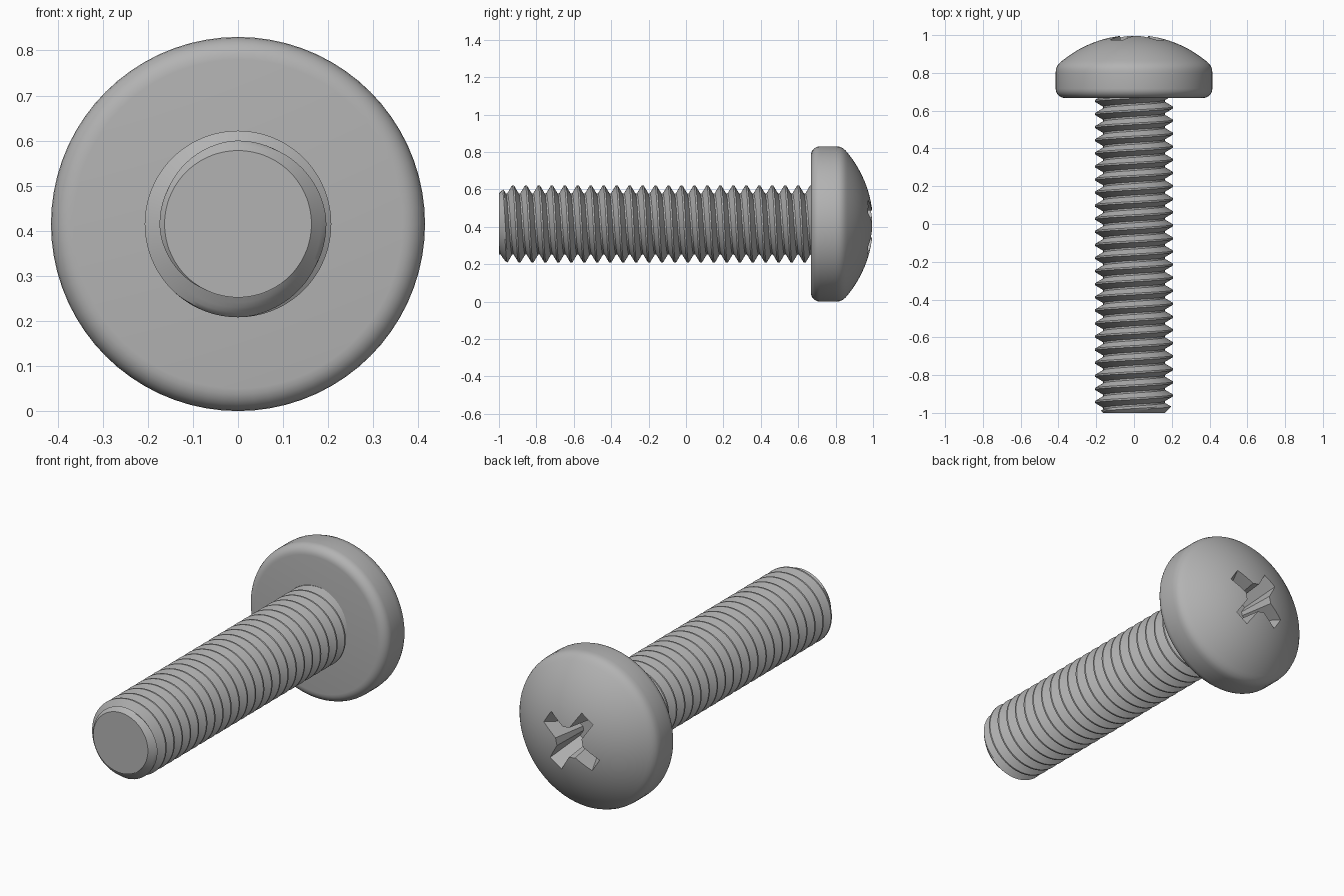
import bpy, bmesh, math

if "Cube" in bpy.data.objects:
    bpy.data.objects.remove(bpy.data.objects["Cube"])

AXIS_Z = 0.415            # height of the screw axis, which runs along y
ROOT, CREST = 0.163, 0.207
PITCH = 0.0693
TIP, HEAD_BASE = -1.0, 0.667

steel = bpy.data.materials.new("grey_steel")
steel.diffuse_color = (0.45, 0.45, 0.45, 1)
steel.use_nodes = True
steel.node_tree.nodes["Principled BSDF"].inputs["Base Color"].default_value = steel.diffuse_color


def finish(name, bm):
    bmesh.ops.remove_doubles(bm, verts=bm.verts, dist=1e-5)
    bmesh.ops.holes_fill(bm, edges=[e for e in bm.edges if e.is_boundary], sides=0)
    bmesh.ops.recalc_face_normals(bm, faces=bm.faces)
    me = bpy.data.meshes.new(name)
    bm.to_mesh(me)
    bm.free()
    me.materials.append(steel)
    ob = bpy.data.objects.new(name, me)
    bpy.context.collection.objects.link(ob)
    return ob


def grid(cols):
    """Skin a list of equally long point columns with quads."""
    bm = bmesh.new()
    vs = [[bm.verts.new(p) for p in c] for c in cols]
    for a, b in zip(vs, vs[1:]):
        for i in range(len(a) - 1):
            bm.faces.new((a[i], b[i], b[i + 1], a[i + 1]))
    return bm


def around(r, y, t):
    return (r * math.cos(t), y, AXIS_Z + r * math.sin(t))


def shade(ob, deg):
    bpy.ops.object.select_all(action='DESELECT')
    ob.select_set(True)
    bpy.context.view_layer.objects.active = ob
    bpy.ops.object.shade_smooth_by_angle(angle=math.radians(deg))


# Threaded shaft: right-handed helix with a chamfered tip
FLAT = PITCH / 16
FLANK = PITCH / 2 - 2 * FLAT


def thread_radius(d):
    d = abs((d + PITCH / 2) % PITCH - PITCH / 2)      # distance from crest centre
    f = min(max((d - FLAT) / FLANK, 0), 1)
    return CREST + (ROOT - CREST) * f


steps = [FLAT + FLANK * i / 4 for i in range(5)]
offsets = [-d for d in reversed(steps)] + steps
SEG = 72
cols = []
for s in range(SEG + 1):
    t = 2 * math.pi * s / SEG
    crest = -0.925 - PITCH * (t / (2 * math.pi) - 0.25)
    col = []
    for k in range(-3, 27):
        for d in offsets:
            y = min(max(crest + k * PITCH + d, TIP), HEAD_BASE + 0.015)
            r = min(thread_radius(y - crest), ROOT + (y - TIP))
            col.append(around(r, y, t))
    cols.append(col)
shaft = finish("threaded_shaft", grid(cols))
shade(shaft, 30)

# Pan head: flat underside, rounded rim, domed top
prof = [(0, HEAD_BASE)]
for i in range(7):                                     # lower rim fillet
    a = math.pi / 2 * i / 6
    prof.append((0.365 + 0.05 * math.sin(a), HEAD_BASE + 0.05 - 0.05 * math.cos(a)))
prof += [(0.415, 0.80), (0.413, 0.82), (0.406, 0.838), (0.393, 0.853)]
R = 0.6
for i in range(12, -1, -1):                            # dome
    r = 0.38 * i / 12
    prof.append((r, 1 - R + math.sqrt(R * R - r * r)))
head = finish("pan_head", grid([[around(r, y, 2 * math.pi * s / 72) for r, y in prof]
                                for s in range(73)]))

# Tapered cross recess cut into the dome
TURN = math.radians(33)


def cross(y, length, w, c):
    pts = []
    for q in range(4):
        for u, v in ((length, -w), (length, w), (c, w), (w, c)):
            t = TURN + q * math.pi / 2 + math.atan2(v, u)
            pts.append(around(math.hypot(u, v), y, t))
    return pts + pts[:1]


cutter = finish("recess_cutter", grid([cross(1.03, 0.20, 0.044, 0.075),
                                       cross(0.80, 0.085, 0.030, 0.045)]))
cutter.hide_render = True
mod = head.modifiers.new("recess", 'BOOLEAN')
mod.operation = 'DIFFERENCE'
mod.solver = 'EXACT'
mod.object = cutter
bpy.context.view_layer.objects.active = head
bpy.ops.object.modifier_apply(modifier=mod.name)
bpy.data.objects.remove(cutter)
shade(head, 30)
